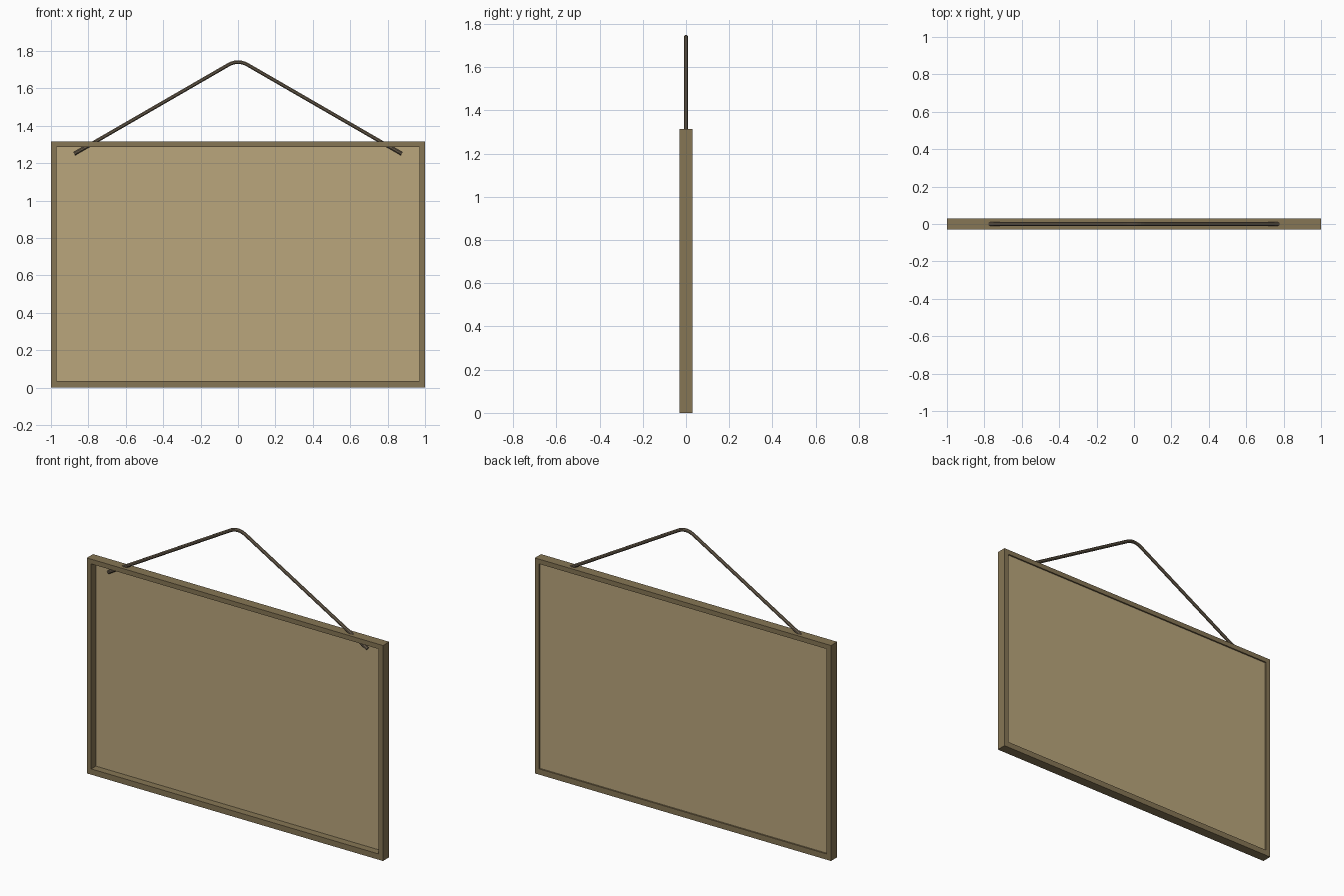
import bpy, bmesh, math

if "Cube" in bpy.data.objects:
    bpy.data.objects.remove(bpy.data.objects["Cube"])

H = 1.315          # board height
D = 0.03           # half depth of the frame
INNER = (-0.97, 0.035, 0.97, 1.286)   # opening: x0, z0, x1, z1


def material(name, rgb):
    m = bpy.data.materials.new(name)
    m.diffuse_color = (*rgb, 1)
    m.use_nodes = True
    m.node_tree.nodes["Principled BSDF"].inputs["Base Color"].default_value = m.diffuse_color
    return m


def add_object(name, bm, mat):
    bmesh.ops.recalc_face_normals(bm, faces=bm.faces)
    me = bpy.data.meshes.new(name)
    bm.to_mesh(me)
    bm.free()
    ob = bpy.data.objects.new(name, me)
    bpy.context.collection.objects.link(ob)
    me.materials.append(mat)
    return ob


def rect(bm, x0, z0, x1, z1, y):
    return [bm.verts.new((x, y, z)) for x, z in ((x0, z0), (x1, z0), (x1, z1), (x0, z1))]


def bridge(bm, loops):
    # joins each loop to the next with quads
    for a, b in zip(loops, loops[1:]):
        n = len(a)
        for i in range(n):
            bm.faces.new((a[i], a[(i + 1) % n], b[(i + 1) % n], b[i]))


# frame: rectangular ring, closed back onto its first loop
outer = (-1, 0, 1, H)
bm = bmesh.new()
loops = [rect(bm, *outer, -D), rect(bm, *outer, D),
         rect(bm, *INNER, D), rect(bm, *INNER, -D)]
bridge(bm, loops + loops[:1])
add_object("frame", bm, material("frame_wood", (0.24, 0.18, 0.09)))

# panel: thin sheet set close to the back of the frame
e = 0.005
sheet = (INNER[0] - e, INNER[1] - e, INNER[2] + e, INNER[3] + e)
bm = bmesh.new()
loops = [rect(bm, *sheet, 0.015), rect(bm, *sheet, 0.021)]
bridge(bm, loops)
for loop in loops:
    bm.faces.new(loop)
add_object("panel", bm, material("panel_board", (0.49, 0.38, 0.20)))

# hanging cord: eight-sided tube with a rounded peak
slope, bend, end_x, end_z = math.radians(30), 0.1, 0.875, 1.25
half = bend * math.sin(slope)
centre_z = end_z + (end_x - half) * math.tan(slope) - bend * math.cos(slope)
path = [(-end_x, end_z, -slope)]
for i in range(7):
    a = -slope + 2 * slope * i / 6
    path.append((bend * math.sin(a), centre_z + bend * math.cos(a), a))
path.append((end_x, end_z, slope))

R, SIDES = 0.0105, 8
bm = bmesh.new()
rings = []
for x, z, a in path:
    ring = []
    for k in range(SIDES):
        t = 2 * math.pi * (k + 0.5) / SIDES
        u, v = R * math.cos(t), R * math.sin(t)
        ring.append(bm.verts.new((x + u * math.sin(a), v, z + u * math.cos(a))))
    rings.append(ring)
bridge(bm, rings)
bm.faces.new(rings[0])
bm.faces.new(rings[-1])
add_object("hanging_cord", bm, material("cord", (0.155, 0.12, 0.08)))
